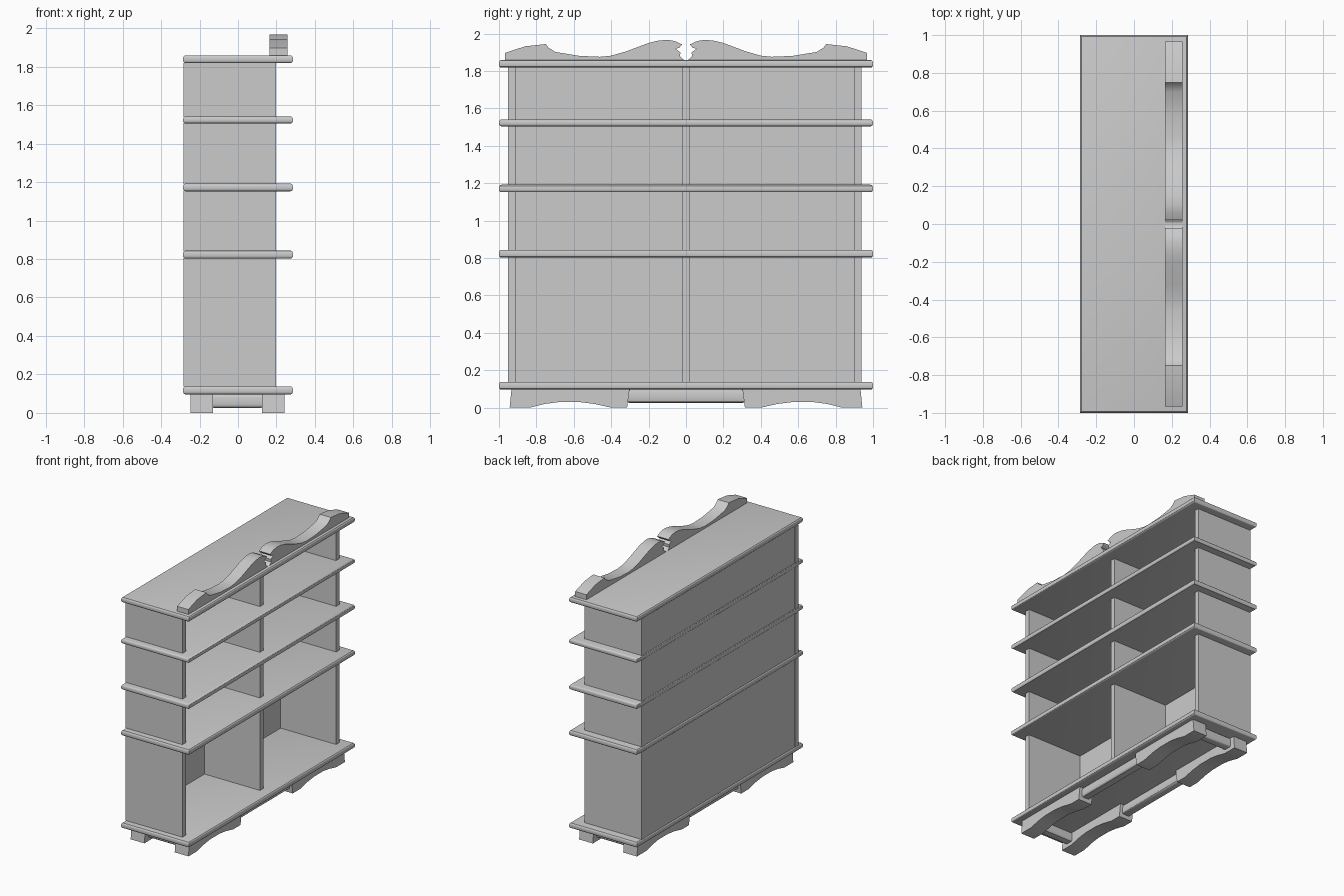
import bpy, bmesh

if "Cube" in bpy.data.objects:
    bpy.data.objects.remove(bpy.data.objects["Cube"])


def finish(bm, name):
    bmesh.ops.recalc_face_normals(bm, faces=bm.faces)
    mesh = bpy.data.meshes.new(name)
    bm.to_mesh(mesh)
    bm.free()
    obj = bpy.data.objects.new(name, mesh)
    bpy.context.collection.objects.link(obj)
    return obj


def box(name, x, y, z, round_edges=0.0):
    """Box from ranges; round_edges rolls over every horizontal edge."""
    bm = bmesh.new()
    bmesh.ops.create_cube(bm, size=1)
    for v in bm.verts:
        v.co = [(r[0] + r[1]) / 2 + c * (r[1] - r[0]) for r, c in zip((x, y, z), v.co)]
    if round_edges:
        edges = [e for e in bm.edges if abs(e.verts[0].co.z - e.verts[1].co.z) < 1e-5]
        bmesh.ops.bevel(bm, geom=edges, offset=round_edges, segments=3,
                        profile=0.5, affect='EDGES')
    return finish(bm, name)


def slab(name, outline, x):
    """Extrude a (y, z) outline along x."""
    bm = bmesh.new()
    face = bm.faces.new([bm.verts.new((x[0], y, z)) for y, z in outline])
    ext = bmesh.ops.extrude_face_region(bm, geom=[face])
    for g in ext['geom']:
        if isinstance(g, bmesh.types.BMVert):
            g.co.x = x[1]
    return finish(bm, name)


# Rounded boards: base, three shelves, top
boards = [("base_board", 0.096, 0.138), ("shelf_low", 0.802, 0.844),
          ("shelf_middle", 1.152, 1.192), ("shelf_high", 1.504, 1.541),
          ("top_board", 1.818, 1.859)]
for name, z0, z1 in boards:
    box(name, (-0.286, 0.286), (-1, 1), (z0, z1), 0.014)

# Uprights and thin back panels for each tier between boards
uprights = [("left_side", -0.952, -0.91), ("divider", -0.018, 0.022),
            ("right_side", 0.90, 0.938)]
for i in range(4):
    z = (boards[i][2] - 0.002, boards[i + 1][1] + 0.002)
    for name, y0, y1 in uprights:
        box(f"{name}_{i + 1}", (-0.283, 0.198), (y0, y1), z)
    for name, y0, y1 in (("back_left", -0.91, -0.018), ("back_right", 0.022, 0.90)):
        box(f"{name}_{i + 1}", (-0.28, -0.27), (y0, y1), z)

# Arched bracket feet, four in all
foot = [(0.933, 0.098), (0.943, 0), (0.835, 0), (0.755, 0.02), (0.68, 0.03),
        (0.57, 0.03), (0.49, 0.02), (0.40, 0), (0.315, 0), (0.302, 0.098)]
for depth, x in (("front", (0.126, 0.242)), ("rear", (-0.246, -0.13))):
    for side, s in (("left", -1), ("right", 1)):
        slab(f"{depth}_{side}_foot", [(s * y, z) for y, z in foot], x)
    # Rounded rail between each pair of feet
    mid = sum(x) / 2
    box(f"{depth}_rail", (mid - 0.035, mid + 0.035), (-0.32, 0.32), (0.025, 0.1), 0.02)
for side, s in (("left", -1), ("right", 1)):
    box(f"{side}_end_rail", (-0.14, 0.136), sorted((s * 0.90, s * 0.83)), (0.025, 0.1), 0.02)

# Scrolled crest, split by a keyhole notch in the middle
crest = [(0.967, 1.857), (0.967, 1.897), (0.86, 1.932), (0.75, 1.944), (0.735, 1.925),
         (0.70, 1.902), (0.57, 1.881), (0.46, 1.876), (0.40, 1.882), (0.32, 1.905),
         (0.20, 1.95), (0.15, 1.962), (0.10, 1.967), (0.06, 1.96), (0.02, 1.942),
         (0.035, 1.925), (0.055, 1.918), (0.03, 1.899), (0.032, 1.878),
         (0.018, 1.864), (0.003, 1.857)]
for side, s in (("left", -1), ("right", 1)):
    slab(f"{side}_crest", [(s * y, z) for y, z in crest], (0.163, 0.258))

# Smooth the rolled edges, keep corners crisp
bpy.ops.object.select_all(action='SELECT')
bpy.context.view_layer.objects.active = bpy.context.selected_objects[0]
bpy.ops.object.shade_smooth_by_angle()
